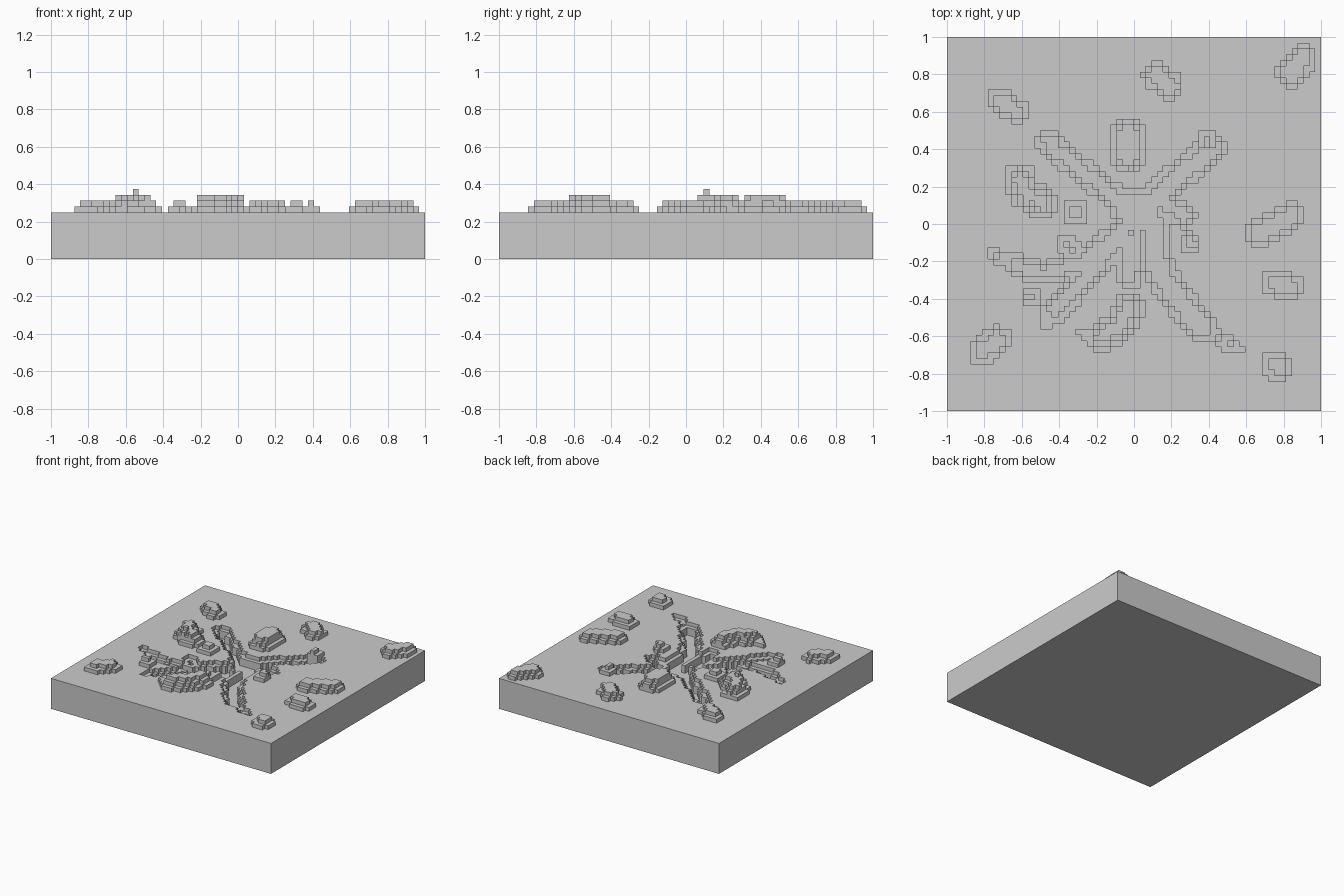
import bpy
import bmesh
from mathutils import Vector

cube = bpy.data.objects.get("Cube")
if cube:
    bpy.data.objects.remove(cube, do_unlink=True)

N = 64            # cells along each side
S = 2 / N         # cell size
GROUND = 8        # ground level, in cells


def distance(p, path):
    """Shortest distance from a point to a polyline."""
    best = (p - path[0]).length
    for a, b in zip(path, path[1:]):
        d = b - a
        t = max(0, min(1, (p - a).dot(d) / d.length_squared))
        best = min(best, (p - a - d * t).length)
    return best


def stamp(path, radius):
    """Grid cells whose centres lie within a thick stroke."""
    path = [Vector(p) for p in path]
    return {(i, j) for i in range(N) for j in range(N)
            if distance(Vector(((i + .5) * S - 1, (j + .5) * S - 1)), path) < radius}


def build(name, levels, base):
    """Stepped block mesh from a dictionary of cell -> level."""
    bm = bmesh.new()

    def quad(*corners):
        bm.faces.new([bm.verts.new((x * S - 1, y * S - 1, z * S)) for x, y, z in corners])

    for (i, j), h in levels.items():
        ring = [(i, j), (i + 1, j), (i + 1, j + 1), (i, j + 1)]
        quad(*[(x, y, h) for x, y in ring])
        sides = [(i, j - 1), (i + 1, j), (i, j + 1), (i - 1, j)]
        for k, side in enumerate(sides):
            low = levels.get(side, base)
            if low < h:
                a, b = ring[k], ring[(k + 1) % 4]
                quad((*a, low), (*b, low), (*b, h), (*a, h))
    if base == 0:
        quad((0, 0, 0), (0, N, 0), (N, N, 0), (N, 0, 0))
    bmesh.ops.remove_doubles(bm, verts=bm.verts, dist=S / 100)
    mesh = bpy.data.meshes.new(name)
    bm.to_mesh(mesh)
    bm.free()
    bpy.context.collection.objects.link(bpy.data.objects.new(name, mesh))


# Rocks: name, spine, radius of each layer from the ground up
rocks = [
    ("back_left_rock", [(.84, .81), (.9, .88)], (.08, .05)),
    ("back_rock", [(.12, .79), (.19, .74)], (.075, .045)),
    ("back_right_rock", [(-.72, .66), (-.62, .6)], (.065, .035)),
    ("tall_back_rock", [(-.03, .48), (-.03, .37)], (.09, .075, .05)),
    ("peak_rock", [(-.61, .24), (-.58, .16), (-.49, .11)], (.085, .06, .035)),
    ("peak_tip", [(-.55, .11)], (.05, .045, .04, .025)),
    ("inner_rock", [(-.31, .06)], (.07, .045)),
    ("left_rock", [(.67, -.05), (.76, 0), (.84, .04)], (.075, .05)),
    ("left_front_rock", [(.75, -.31), (.83, -.34)], (.075, .045)),
    ("front_left_rock", [(.76, -.75), (.78, -.77)], (.075, .045)),
    ("front_right_rock", [(-.81, -.68), (-.73, -.62)], (.075, .045)),
    ("front_rock", [(-.02, -.44), (-.07, -.55), (-.17, -.6)], (.08, .06, .035)),
    ("front_rock_tail", [(-.17, -.58), (-.29, -.58)], (.03,)),
    ("ring_rock_right", [(-.55, -.39)], (.055, .03)),
    ("ring_rock_left", [(.3, -.1)], (.055, .03)),
    ("ring_rock_back", [(.39, .45)], (.055, .03)),
]

# Channels radiating from the central basin: path, half width
channels = [
    ([(.02, .05), (.04, .07)], .13),
    ([(-.46, .45), (-.41, .39), (-.22, .24), (-.05, .1)], .065),
    ([(.42, .4), (.22, .24), (.08, .1)], .075),
    ([(.15, .12), (.27, .04)], .06),
    ([(.1, 0), (.13, -.26), (.33, -.52), (.36, -.55)], .08),
    ([(.33, -.54), (.54, -.66)], .04),
    ([(-.05, -.02), (-.28, -.21), (-.5, -.27), (-.63, -.22)], .06),
    ([(-.6, -.22), (-.76, -.16)], .035),
    ([(-.08, -.08), (-.28, -.31), (-.42, -.46)], .065),
    ([(-.42, -.46), (-.48, -.53)], .035),
    ([(-.36, -.1), (-.33, -.15)], .05),
    ([(-.02, -.1), (-.03, -.27)], .075),
]

covered = set()
for name, spine, radii in rocks:
    levels = {}
    for layer, radius in enumerate(radii, 1):
        for cell in stamp(spine, radius):
            levels[cell] = GROUND + layer
    covered |= set(levels)
    build(name, levels, GROUND)

# Ground slab with a shallow bank and a deeper bed in each channel
slab = {(i, j): GROUND for i in range(N) for j in range(N)}
for inset, level in ((0, GROUND - 1), (.03, GROUND - 3)):
    for path, half_width in channels:
        for cell in stamp(path, half_width - inset) - covered:
            slab[cell] = level
build("ground_slab", slab, 0)
